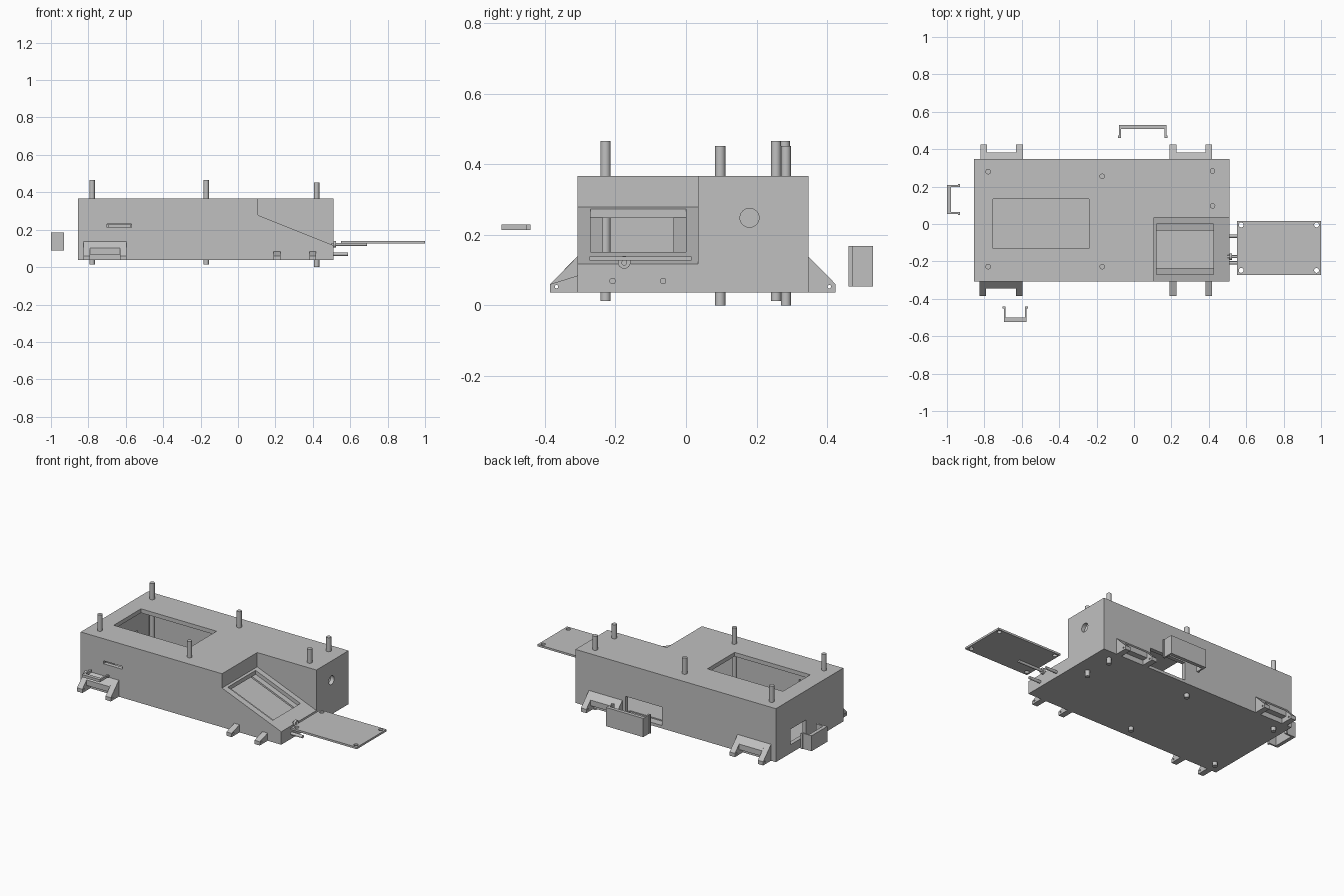
import bpy, bmesh, math
from mathutils import Matrix, Vector

if "Cube" in bpy.data.objects:
    bpy.data.objects.remove(bpy.data.objects["Cube"])

grey = bpy.data.materials.new("light_grey")
grey.diffuse_color = (0.53, 0.53, 0.53, 1)
grey.use_nodes = True
grey.node_tree.nodes["Principled BSDF"].inputs["Base Color"].default_value = grey.diffuse_color


def make(name, bm):
    bmesh.ops.recalc_face_normals(bm, faces=bm.faces[:])
    me = bpy.data.meshes.new(name)
    bm.to_mesh(me)
    bm.free()
    me.materials.append(grey)
    ob = bpy.data.objects.new(name, me)
    bpy.context.scene.collection.objects.link(ob)
    return ob


def add_box(bm, x0, x1, y0, y1, z0, z1):
    m = Matrix.Translation(((x0 + x1) / 2, (y0 + y1) / 2, (z0 + z1) / 2)) @ Matrix.Diagonal((x1 - x0, y1 - y0, z1 - z0, 1))
    bmesh.ops.create_cube(bm, size=1, matrix=m)


def box(name, *b):
    bm = bmesh.new()
    add_box(bm, *b)
    return make(name, bm)


def prism(name, pts, a, b, axis):
    """Extrude an (x,z) profile along y, or a (y,z) profile along x."""
    bm = bmesh.new()
    f = lambda p, t: (p[0], t, p[1]) if axis == "y" else (t, p[0], p[1])
    face = bm.faces.new([bm.verts.new(f(p, a)) for p in pts])
    r = bmesh.ops.extrude_face_region(bm, geom=[face])
    d = Vector((0, b - a, 0)) if axis == "y" else Vector((b - a, 0, 0))
    bmesh.ops.translate(bm, vec=d, verts=[v for v in r["geom"] if isinstance(v, bmesh.types.BMVert)])
    return make(name, bm)


def rod(name, p, q, r, n=24):
    p, q = Vector(p), Vector(q)
    d = q - p
    m = Matrix.Translation((p + q) / 2) @ d.to_track_quat("Z", "Y").to_matrix().to_4x4()
    bm = bmesh.new()
    bmesh.ops.create_cone(bm, cap_ends=True, segments=n, radius1=r, radius2=r, depth=d.length, matrix=m)
    ob = make(name, bm)
    for f in ob.data.polygons:
        f.use_smooth = len(f.vertices) == 4
    return ob


def cut(ob, *cutters):
    for c in cutters:
        mod = ob.modifiers.new("cut", "BOOLEAN")
        mod.operation, mod.solver, mod.object = "DIFFERENCE", "EXACT", c
        me = bpy.data.meshes.new_from_object(ob.evaluated_get(bpy.context.evaluated_depsgraph_get()))
        ob.modifiers.clear()
        ob.data = me
        bpy.data.objects.remove(c)


# Hollow enclosure with a sloped corner recess
X0, X1, Y0, Y1, Z0, Z1, T = -0.855, 0.51, -0.308, 0.347, 0.037, 0.366, 0.025
slope = lambda x: 0.278 - (x - 0.107) * 0.4


def recess(name, off, y1):
    xa = 0.107 - off
    return prism(name, [(xa, 0.6), (xa, slope(xa) - off), (0.7, slope(0.7) - off), (0.7, 0.6)], -0.5, y1, "y")


body = box("enclosure", X0, X1, Y0, Y1, Z0, Z1)
cavity = box("cavity_cutter", X0 + T, X1 - T, Y0 + T, Y1 - T, Z0 + T, Z1 - T)
cut(cavity, recess("cavity_recess", T, 0.034 + T))
cut(body, recess("recess_cutter", 0, 0.034), cavity)

# Openings: top, front slot, left port, back port, cable hole
cut(body,
    box("top_cut", -0.755, -0.24, -0.13, 0.135, 0.3, 0.5),
    box("front_cut", -0.7, -0.57, -0.4, -0.26, 0.212, 0.23),
    box("left_cut", -0.95, -0.8, 0.055, 0.207, 0.09, 0.185),
    box("back_cut", -0.08, 0.17, 0.3, 0.4, 0.055, 0.168),
    rod("cable_cut", (0.4, 0.18, 0.248), (0.6, 0.18, 0.248), 0.027),
    prism("window_cut", [(0.12, 0.5), (0.12, slope(0.12) - 0.06), (0.425, slope(0.425) - 0.06), (0.425, 0.5)], -0.27, 0.0, "y"))

# Ledges beneath the sloped window
for i, (a, b) in enumerate([(-0.282, -0.235), (-0.035, 0.02)]):
    prism(f"window_ledge_{i}", [(0.11, slope(0.11) - 0.024), (0.43, slope(0.43) - 0.024),
                                (0.43, slope(0.43) - 0.036), (0.11, slope(0.11) - 0.036)], a, b, "y")

# Long case screws
for i, (x, y, z0, z1) in enumerate([(-0.78, 0.28, .013, .465), (-0.17, 0.255, .013, .465), (-0.78, -0.228, .013, .465),
                                    (-0.17, -0.228, .013, .465), (0.42, 0.283, 0, .452), (0.42, 0.097, 0, .452)]):
    rod(f"case_screw_{i}", (x, y, z0), (x, y, z1), 0.0145)


# Wall brackets: two holed legs and a sloped web between them
def bracket(name, xa, xb, s, top, web=True):
    y = Y0 if s < 0 else Y1
    tip = y + s * 0.077
    for i, x in enumerate((xa, xb - 0.036)):
        leg = prism(f"{name}_leg_{i}", [(y, Z0), (tip, Z0), (tip, 0.06), (y, top)], x, x + 0.036, "x")
        h = tip - s * 0.018
        cut(leg, rod("leg_hole", (x - 0.1, h, 0.053), (x + 0.1, h, 0.053), 0.005, 12))
    if web:
        prism(f"{name}_web", [(y, 0.068), (y + s * 0.036, 0.068), (y + s * 0.036, 0.102), (y, top)],
              xa + 0.036, xb - 0.036, "x")


bracket("front_left_bracket", -0.826, -0.596, -1, 0.138)
bracket("back_left_bracket", -0.822, -0.594, 1, 0.138)
bracket("back_right_bracket", 0.19, 0.418, 1, 0.138)
bracket("front_right_bracket", 0.19, 0.418, -1, 0.084, False)


# Snap-in covers floating off their openings, built along +y then turned
def clip(name, w, h, depth, loc, angle):
    bm = bmesh.new()
    add_box(bm, -w / 2, w / 2, -0.022, 0, -h / 2, h / 2)
    for s in (-1, 1):
        a, b = sorted((s * w / 2, s * (w / 2 - 0.01)))
        add_box(bm, a, b, -depth, -0.022, -h / 2, h / 2)
        a, b = sorted((s * (w / 2 - 0.005), s * (w / 2 + 0.006)))
        add_box(bm, a, b, -depth, -depth + 0.012, -h / 2, h / 2)
    ob = make(name, bm)
    ob.location, ob.rotation_euler = loc, (0, 0, angle)


clip("back_cover", 0.253, 0.115, 0.07, (0.047, 0.53, 0.111), 0)
clip("front_cover", 0.122, 0.016, 0.083, (-0.635, -0.523, 0.221), math.pi)
clip("left_cover", 0.153, 0.095, 0.07, (-1.0, 0.131, 0.137), math.pi / 2)

# Display plate with four corner holes
plate = box("display_plate", 0.55, 1.0, -0.273, 0.016, 0.127, 0.139)
cut(plate, *[rod("plate_hole", (x, y, 0), (x, y, 0.3), 0.013) for x in (0.573, 0.976) for y in (-0.248, -0.005)])

# Side pins and slope latch screw
for i, y in enumerate((-0.208, -0.065)):
    rod(f"side_pin_{i}", (0.49, y, 0.069), (0.588, y, 0.069), 0.009)
rod("latch_pin", (0.5, -0.175, 0.121), (0.69, -0.175, 0.121), 0.008)
rod("latch_head", (0.511, -0.175, 0.122), (0.525, -0.175, 0.122), 0.018)
